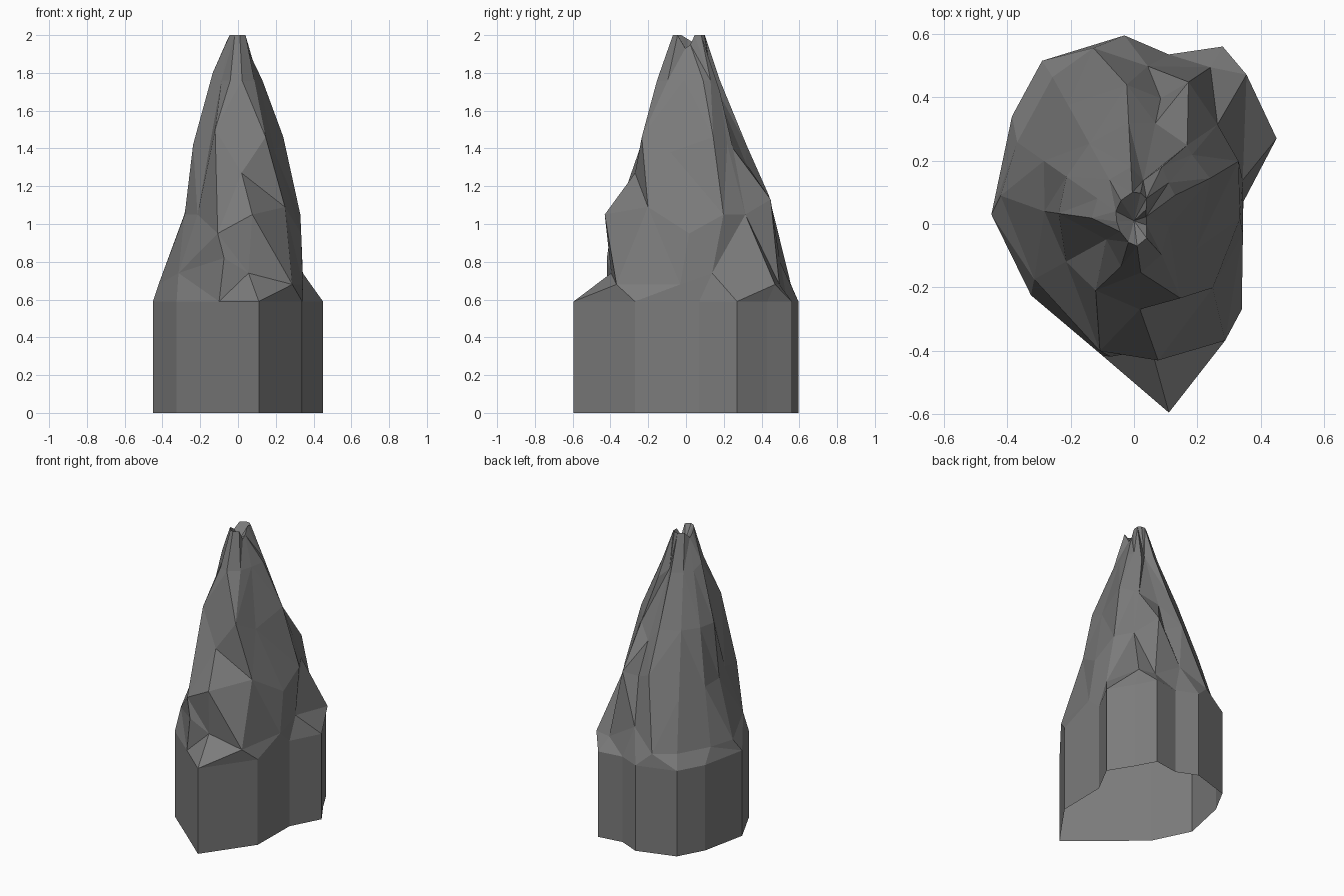
import bpy
import bmesh
from math import cos, sin, radians
from mathutils import Vector

default_cube = bpy.data.objects.get("Cube")
if default_cube:
    bpy.data.objects.remove(default_cube, do_unlink=True)


def make_material(name, colour):
    material = bpy.data.materials.new(name)
    material.use_nodes = True
    material.diffuse_color = colour
    material.node_tree.nodes["Principled BSDF"].inputs["Base Color"].default_value = colour
    return material


def add_ring(mesh, points):
    return [mesh.verts.new(point) for point in points]


def join_rings(mesh, lower, upper):
    """Bridge two equal rings with quads and return the new faces."""
    count = len(lower)
    faces = []
    for i in range(count):
        j = (i + 1) % count
        faces.append(mesh.faces.new((lower[i], lower[j], upper[j], upper[i])))
    return faces


def peak_ring(mesh, height, radii, crags):
    """Place one point per ridge; crags give (turn in degrees, rise)."""
    points = []
    for i, (angle, radius) in enumerate(zip(ridge_angles, radii)):
        turn, rise = crags.get(i, (0, 0))
        a = radians(angle + turn)
        points.append(Vector((radius * cos(a), radius * sin(a), height + rise)))
    return add_ring(mesh, points)


# Plan of the upright plinth, counter-clockwise from the front point
outline = [
    (.11, -.595), (.34, -.27), (.345, .07), (.45, .27), (.35, .43),
    (.28, .56), (.11, .535), (-.03, .595), (-.29, .515), (-.385, .34),
    (-.45, .03), (-.325, -.225), (-.1, -.415),
]
plinth_height = .59

# Directions of the ridges and gullies running up the peak
ridge_angles = [-82, -48, -5, 31, 50, 64, 78, 93, 119, 145, 172, 209, 253]

mesh = bmesh.new()

# Plinth: vertical walls, open underneath
bottom = add_ring(mesh, [Vector((x, y, 0)) for x, y in outline])
plinth_top = add_ring(mesh, [Vector((x, y, plinth_height)) for x, y in outline])
join_rings(mesh, bottom, plinth_top)

# Shoulder: the sloping ledge above the plinth
shoulder = peak_ring(
    mesh, .68,
    [.4, .467, .345, .37, .59, .55, .5, .57, .53, .45, .43, .36, .425],
    {0: (0, .06), 1: (-4, 0), 3: (-9, .06), 4: (3, 0), 6: (7, .12),
     7: (10, 0), 10: (-4, 0), 11: (0, .06), 12: (7, .14)})

# Waist: broad facets and the front overhang
waist = peak_ring(
    mesh, 1.05,
    [.437, .32, .335, .385, .41, .48, .405, .44, .43, .347, .285, .245, .415],
    {0: (2, 0), 1: (9, .04), 2: (8, -.1), 5: (5, .08), 6: (0, .05),
     7: (0, .1), 8: (0, -.04), 12: (2, -.1)})

# Neck: where the slopes steepen
neck = peak_ring(
    mesh, 1.42,
    [.27, .276, .21, .28, .285, .3, .325, .32, .29, .26, .24, .17, .242],
    {0: (-4, -.15), 1: (-10, .04), 2: (-18, -.04), 3: (0, .04),
     5: (-8, -.02), 6: (0, -.1), 12: (-13, .08)})

# Upper slopes
upper = peak_ring(
    mesh, 1.76,
    [.155, .13, .11, .158, .17, .2, .14, .18, .16, .14, .135, .1, .14],
    {3: (4, 0), 5: (0, -.06), 10: (0, .04)})

# Jagged rim of the tip
rim = peak_ring(
    mesh, 2.0,
    [.07, .06, .04, .045, .06, .09, .1, .1, .085, .07, .055, .05, .06],
    {2: (0, -.07), 3: (0, -.05), 9: (0, -.04), 10: (0, -.02)})

peak_faces = []
rings = [plinth_top, shoulder, waist, neck, upper, rim]
for lower_ring, upper_ring in zip(rings, rings[1:]):
    peak_faces += join_rings(mesh, lower_ring, upper_ring)

# Small hollow in the tip
hollow = mesh.verts.new((0, .01, 1.91))
for i, vert in enumerate(rim):
    mesh.faces.new((vert, rim[(i + 1) % len(rim)], hollow))

# Split the peak into flat triangular facets
bmesh.ops.triangulate(mesh, faces=peak_faces, quad_method="SHORT_EDGE")

data = bpy.data.meshes.new("rock_spire")
mesh.to_mesh(data)
mesh.free()
data.materials.append(make_material("grey stone", (.2, .2, .2, 1)))
rock = bpy.data.objects.new("rock_spire", data)
bpy.context.collection.objects.link(rock)
